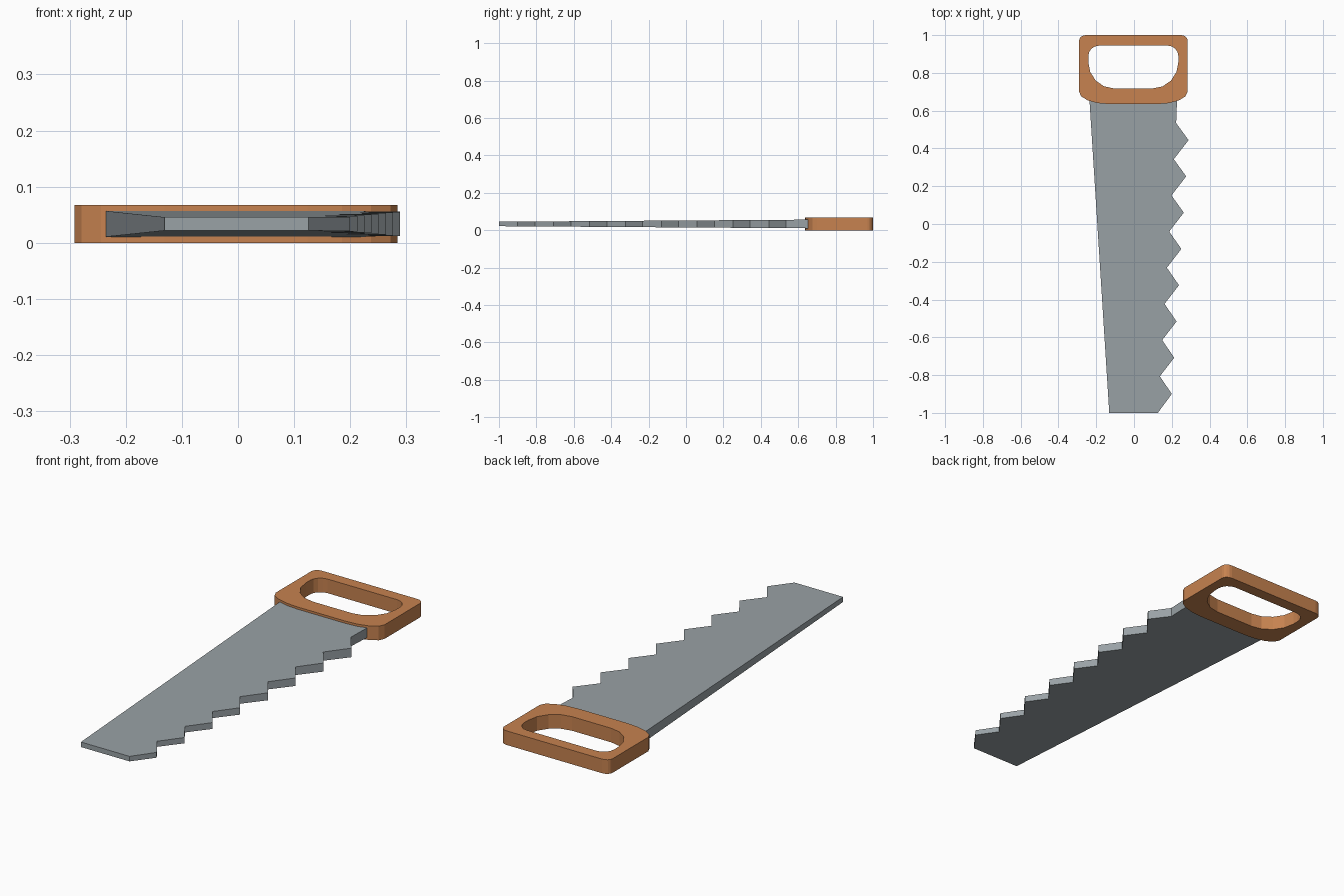
import bpy, bmesh, math

if "Cube" in bpy.data.objects:
    bpy.data.objects.remove(bpy.data.objects["Cube"])


def material(name, rgb):
    m = bpy.data.materials.new(name)
    m.diffuse_color = (*rgb, 1)
    m.use_nodes = True
    m.node_tree.nodes["Principled BSDF"].inputs["Base Color"].default_value = m.diffuse_color
    return m


def finish(name, bm, mat):
    bmesh.ops.recalc_face_normals(bm, faces=bm.faces)
    me = bpy.data.meshes.new(name)
    bm.to_mesh(me)
    bm.free()
    me.materials.append(mat)
    ob = bpy.data.objects.new(name, me)
    bpy.context.collection.objects.link(ob)
    return ob


def rounded_loop(x0, x1, y0, y1, low, high, seg=4):
    """Rectangle with elliptical corners; low / high are (rx, ry)."""
    pts = []
    corners = [(x1, y1, -1, -1, high, 0), (x0, y1, 1, -1, high, 90),
               (x0, y0, 1, 1, low, 180), (x1, y0, -1, 1, low, 270)]
    for x, y, sx, sy, (rx, ry), start in corners:
        for i in range(seg + 1):
            a = math.radians(start + 90 * i / seg)
            pts.append((x + sx * rx + rx * math.cos(a),
                        y + sy * ry + ry * math.sin(a)))
    return pts


wood = material("orange wood", (0.57, 0.225, 0.08))
steel = material("grey steel", (0.32, 0.36, 0.38))
MID = 0.0337

# Handle: closed ring between the outer outline and the grip hole
outer = rounded_loop(-0.291, 0.284, 0.635, 1.0, (0.16, 0.065), (0.035, 0.03))
inner = rounded_loop(-0.242, 0.235, 0.718, 0.944, (0.135, 0.14), (0.055, 0.055))
bm = bmesh.new()
rings = [[bm.verts.new((x, y, z)) for x, y in loop]
         for loop, z in ((outer, 0), (outer, 2 * MID), (inner, 2 * MID), (inner, 0))]
for r in range(4):
    a, b = rings[r], rings[(r + 1) % 4]
    for i in range(len(a)):
        j = (i + 1) % len(a)
        bm.faces.new((a[i], a[j], b[j], b[i]))
finish("handle", bm, wood)

# Blade: toothed outline, thinning towards the tip
outline = [(-0.131, -1.0), (0.126, -1.0)]
for i in range(8):
    outline.append((0.2 + 0.0127 * i, -0.9 + 0.192 * i))
    outline.append((0.137 + 0.0123 * i, -0.806 + 0.1915 * i))
outline += [(0.228, 0.66), (0.228, 0.68), (-0.237, 0.68), (-0.236, 0.66)]


def half_thickness(y):
    return 0.012 + 0.011 * (y + 1) / 1.65


bm = bmesh.new()
bottom = [bm.verts.new((x, y, MID - half_thickness(y))) for x, y in outline]
top = [bm.verts.new((x, y, MID + half_thickness(y))) for x, y in outline]
bm.faces.new(top)
bm.faces.new(bottom[::-1])
for i in range(len(outline)):
    j = (i + 1) % len(outline)
    bm.faces.new((bottom[i], bottom[j], top[j], top[i]))
finish("blade", bm, steel)
